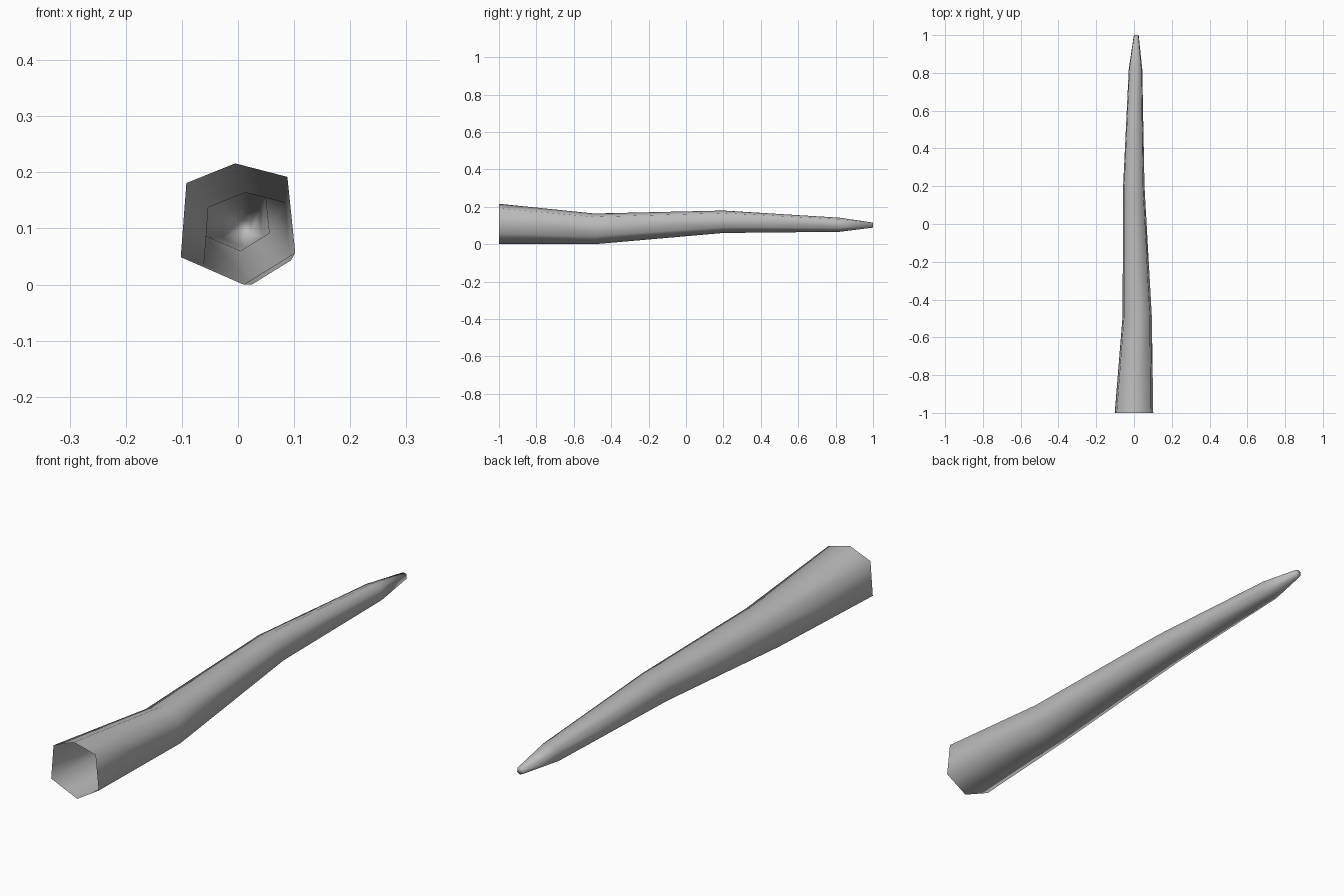
import bpy
import bmesh

cube = bpy.data.objects.get("Cube")
if cube:
    bpy.data.objects.remove(cube)

grey = bpy.data.materials.new("plain grey")
grey.use_nodes = True
colour = (0.5, 0.5, 0.5, 1)
grey.diffuse_color = colour
grey.node_tree.nodes["Principled BSDF"].inputs["Base Color"].default_value = colour

# Slightly uneven six-sided cross-section (x, z), full size at the open base
SECTION = [(-0.005, 0.108), (0.088, 0.084), (0.102, -0.051),
           (0.01, -0.108), (-0.102, -0.059), (-0.092, 0.073)]

# Bent, tapering spine: centre x, y, centre z, scale of the section
SPINE = [(0, -1, 0.108, 1),
         (0.017, -0.49, 0.082, 0.76),
         (-0.001, 0.2, 0.12, 0.555),
         (0.008, 0.82, 0.104, 0.35),
         (0.012, 1, 0.102, 0.125)]

bm = bmesh.new()
rings = [[bm.verts.new((cx + x * s, y, cz + z * s)) for x, z in SECTION]
         for cx, y, cz, s in SPINE]

# Walls between neighbouring rings; the base stays open
for a, b in zip(rings, rings[1:]):
    for i in range(len(SECTION)):
        j = (i + 1) % len(SECTION)
        bm.faces.new((a[i], a[j], b[j], b[i]))

# Closed blunt tip
bm.faces.new(rings[-1])
bmesh.ops.recalc_face_normals(bm, faces=bm.faces)
# Make sure the wall that points up really faces outward
bm.normal_update()
top = max(bm.faces, key=lambda f: f.calc_center_median().z)
if top.normal.z < 0:
    bmesh.ops.reverse_faces(bm, faces=bm.faces)
for face in bm.faces:
    face.smooth = True

mesh = bpy.data.meshes.new("tapered_tube")
bm.to_mesh(mesh)
bm.free()
mesh.materials.append(grey)
tube = bpy.data.objects.new("tapered_tube", mesh)
bpy.context.collection.objects.link(tube)
